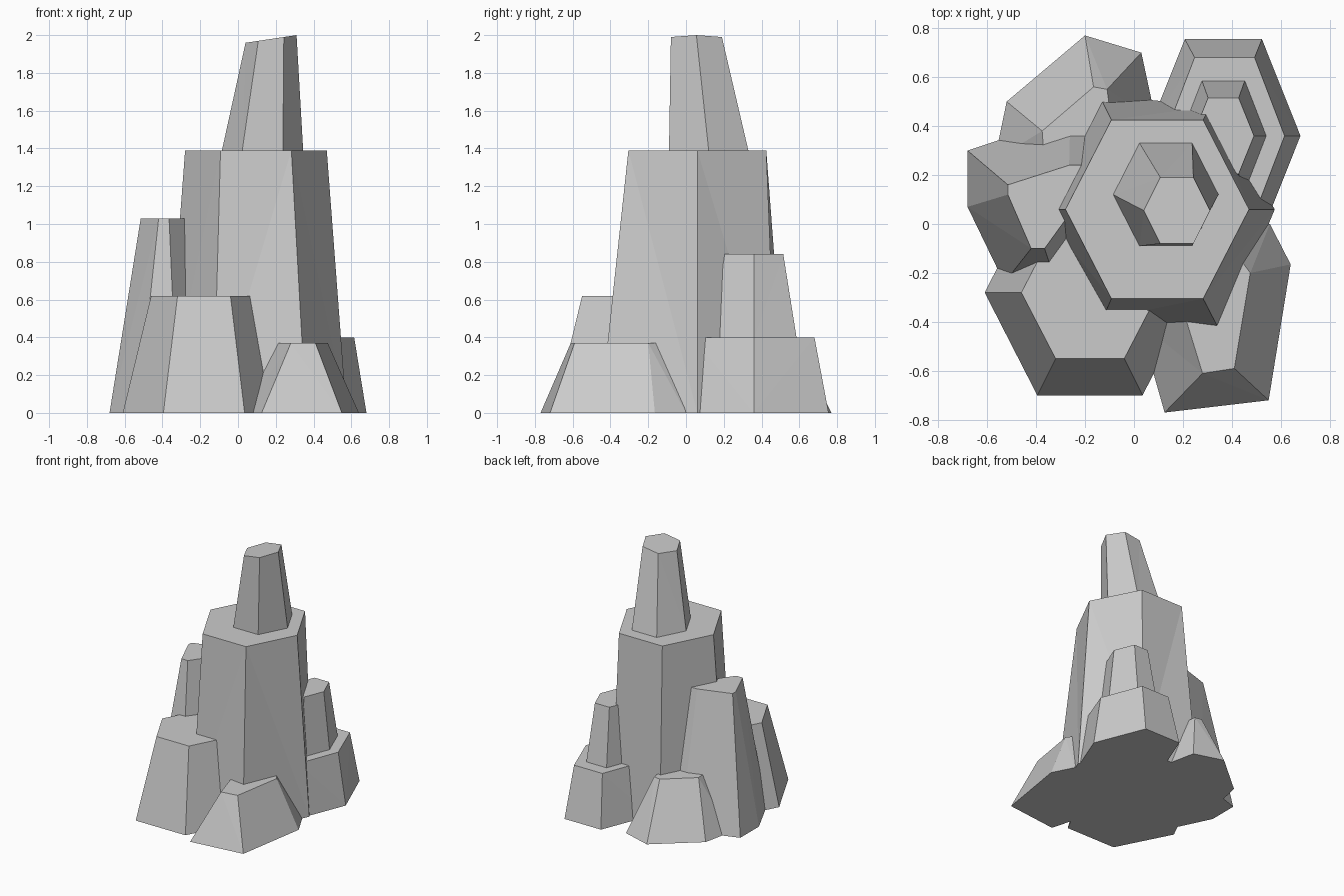
import bpy
import bmesh
from math import cos, sin, pi

# Remove the default cube only
default_cube = bpy.data.objects.get("Cube")
if default_cube:
    bpy.data.objects.remove(default_cube, do_unlink=True)

# Single stone colour
stone = bpy.data.materials.new("grey stone")
stone.use_nodes = True
stone_colour = (0.6, 0.6, 0.6, 1.0)
stone.diffuse_color = stone_colour
stone.node_tree.nodes["Principled BSDF"].inputs["Base Color"].default_value = stone_colour


def hexagon(cx, cy, rx, ry):
    """Outline with corners on the x axis; ry is the distance to the flat sides."""
    stretch = ry / sin(pi / 3)
    return [(cx + rx * cos(i * pi / 3), cy + stretch * sin(i * pi / 3)) for i in range(6)]


def column(name, lower, upper, base, height, tilt=0.0):
    """Join two matching outlines into a flat-shaded rock column; tilt slopes the top along x."""
    bm = bmesh.new()
    bottom = [bm.verts.new((x, y, base)) for x, y in lower]
    highest = max(x for x, y in upper)
    top = [bm.verts.new((x, y, height - tilt * (highest - x))) for x, y in upper]
    bm.faces.new(bottom[::-1])
    bm.faces.new(top)
    count = len(bottom)
    sides = []
    for i in range(count):
        j = (i + 1) % count
        sides.append(bm.faces.new((bottom[i], bottom[j], top[j], top[i])))
    # Skewed sides fold along their shorter diagonal
    bmesh.ops.triangulate(bm, faces=sides, quad_method='SHORT_EDGE')
    bmesh.ops.dissolve_limit(bm, angle_limit=0.01, verts=bm.verts[:], edges=bm.edges[:])
    bmesh.ops.recalc_face_normals(bm, faces=bm.faces[:])
    mesh = bpy.data.meshes.new(name)
    bm.to_mesh(mesh)
    bm.free()
    mesh.materials.append(stone)
    rock = bpy.data.objects.new(name, mesh)
    bpy.context.collection.objects.link(rock)
    return rock


# Tall central column, slightly irregular at its foot
main_foot = [(.575, .06), (.31, .48), (-.145, .53), (-.385, .06), (-.13, -.39), (.36, -.455)]
column("main_column", main_foot, hexagon(.095, .06, .375, .365), 0, 1.39)

# Sloping spire on top of the central column
column("top_spire", hexagon(.13, .12, .215, .21),
       hexagon(.175, .055, .135, .135), 1.39, 2, tilt=.15)

# Broad column at the front
column("front_column", hexagon(-.18, -.28, .43, .42),
       hexagon(-.18, -.28, .28, .27), 0, .62)

# Two-step column at the back
column("back_step_lower", hexagon(.365, .36, .315, .395),
       hexagon(.37, .36, .245, .32), 0, .4)
column("back_step_upper", hexagon(.365, .36, .175, .225),
       hexagon(.365, .36, .125, .155), .4, .84)

# Tall irregular column at the side
side_foot = [(-.1, .25), (-.1, .44), (-.26, .44), (-.68, .3), (-.68, .07), (-.53, -.24), (-.32, -.24)]
side_top = [(-.17, .17), (-.17, .24), (-.265, .24), (-.515, .16), (-.515, .12), (-.42, -.1), (-.365, -.1)]
column("side_column", side_foot, side_top, 0, 1.03)

# Low boulder at the back
back_foot = [(.09, .42), (.03, .7), (-.2, .77), (-.52, .5), (-.57, .26), (-.1, .15)]
back_top = [(-.09, .4), (-.11, .55), (-.165, .56), (-.375, .38), (-.37, .31), (-.2, .25)]
column("back_boulder", back_foot, back_top, 0, .42)

# Low boulder at the front corner
corner_foot = [(.64, -.165), (.555, 0), (.2, 0), (.02, -.4), (.125, -.77), (.55, -.72)]
corner_top = [(.475, -.2), (.4, -.1), (.25, -.1), (.2, -.35), (.28, -.61), (.41, -.59)]
column("corner_boulder", corner_foot, corner_top, 0, .37)
